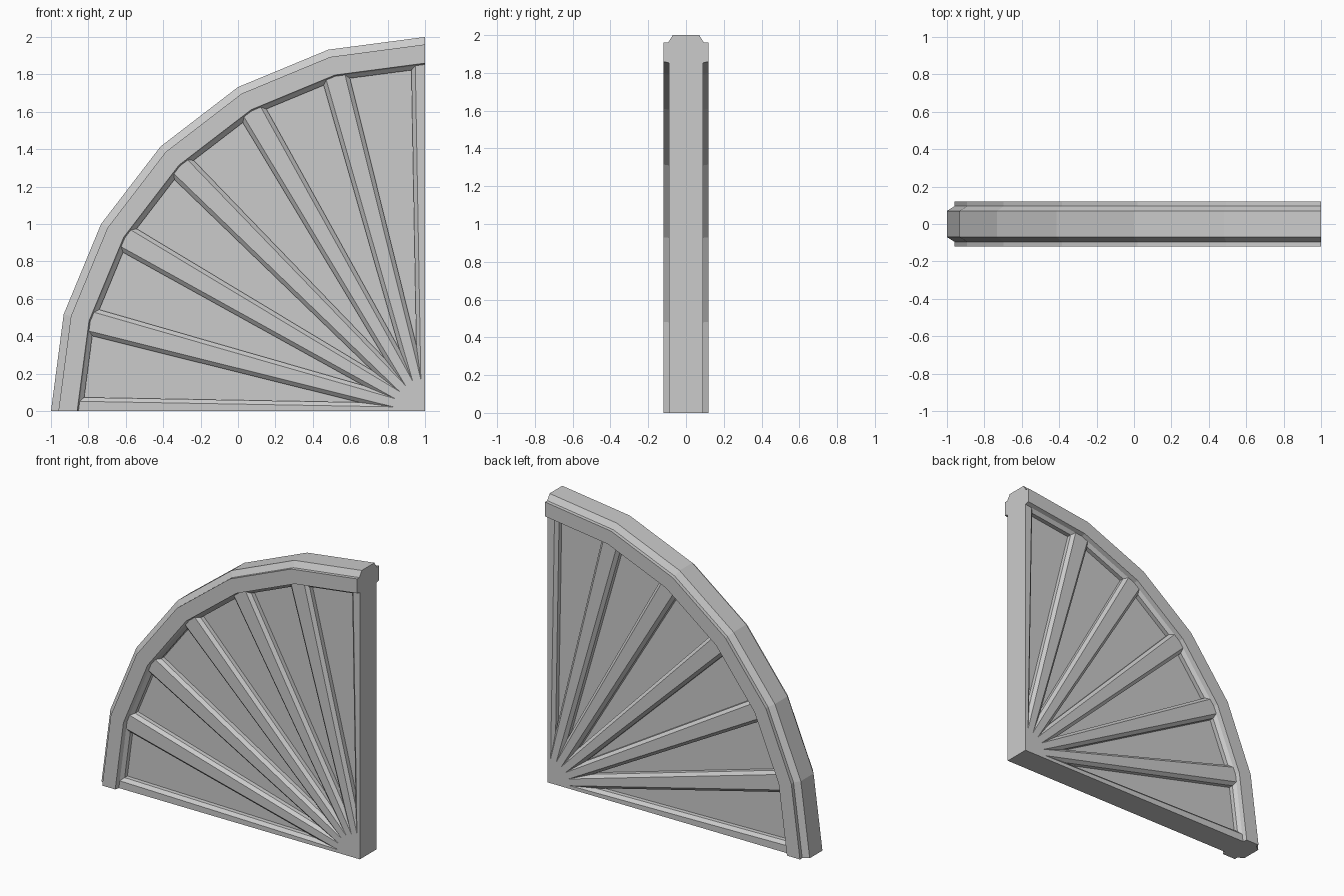
import bpy, bmesh, math

cube = bpy.data.objects.get("Cube")
if cube:
    bpy.data.objects.remove(cube, do_unlink=True)

SEGMENTS = 6
STEP = math.radians(90 / SEGMENTS)
PANEL_Y, EDGE_Y, SPOKE_Y = 0.04, 0.07, 0.09  # half depths: panel, chamfer foot, spoke face
PANEL_R, SPOKE_R = 1.832, 1.853    # where each meets the rim
TIP_R = 0.172                      # where neighbouring spokes join into the hub
SPOKE_W, BEVEL = 0.052, 0.021      # half width at the rim, width of chamfers

grey = bpy.data.materials.new("stone grey")
grey.use_nodes = True
colour = (0.6, 0.6, 0.6, 1)
grey.diffuse_color = colour
grey.node_tree.nodes["Principled BSDF"].inputs["Base Color"].default_value = colour


def polar(r, angle, y):
    """Point on the fan, whose centre is the bottom corner at x = 1."""
    return (1 - r * math.cos(angle), y, r * math.sin(angle))


def loft(name, rings):
    """Closed solid through a list of equal-sized rings."""
    bm = bmesh.new()
    loops = [[bm.verts.new(p) for p in ring] for ring in rings]
    n = len(loops[0])
    for a, b in zip(loops, loops[1:]):
        for i in range(n):
            j = (i + 1) % n
            bm.faces.new((a[i], a[j], b[j], b[i]))
    bm.faces.new(loops[0])
    bm.faces.new(loops[-1])
    bmesh.ops.recalc_face_normals(bm, faces=bm.faces[:])
    mesh = bpy.data.meshes.new(name)
    bm.to_mesh(mesh)
    bm.free()
    mesh.materials.append(grey)
    obj = bpy.data.objects.new(name, mesh)
    bpy.context.collection.objects.link(obj)
    return obj


angles = [i * STEP for i in range(SEGMENTS + 1)]

# Moulded rim swept around the quarter arc
half = [(PANEL_R, PANEL_Y), (PANEL_R, EDGE_Y), (SPOKE_R, SPOKE_Y), (1.86, 0.12),
        (1.96, 0.12), (1.96, 0.095), (2.0, 0.07)]
profile = half + [(r, -y) for r, y in reversed(half)]
loft("curved_rim", [[polar(r, a, y) for r, y in profile] for a in angles])

# Recessed panel
loft("fan_panel", [[(1, y, 0)] + [polar(PANEL_R, a, y) for a in angles]
                   for y in (-PANEL_Y, PANEL_Y)])


def spoke_ring(angle, sides, tip_r, reach, width, y):
    """Outline of a spoke, from the fan centre to the rim."""
    tip = (tip_r * math.cos(STEP / 2), tip_r * math.sin(STEP / 2))
    end = (reach - width * math.tan(STEP / 2), width)
    points = [(0, 0)]
    if 1 in sides:
        points += [tip, end]
    points.append((reach, 0))
    if -1 in sides:
        points += [(end[0], -end[1]), (tip[0], -tip[1])]
    return [polar(math.hypot(u, v), angle + math.atan2(v, u), y) for u, v in points]


# Chamfers keep an even width, so they meet further out at their foot
tip_v = TIP_R * math.sin(STEP / 2)
taper = math.atan2(SPOKE_W - tip_v, SPOKE_R - TIP_R)
valley_r = TIP_R + BEVEL / math.sin(STEP / 2 - taper)

# Chamfered spokes on both faces, halved along the two straight edges
for i, a in enumerate(angles):
    sides = [s for s in (1, -1) if 0 <= i + s <= SEGMENTS]
    rings = [spoke_ring(a, sides, valley_r, PANEL_R, SPOKE_W + BEVEL, -y)
             for y in (PANEL_Y, EDGE_Y)]
    rings.append(spoke_ring(a, sides, TIP_R, SPOKE_R, SPOKE_W, -SPOKE_Y))
    spoke = loft(f"spoke_{i + 1}", rings)
    mirror = spoke.modifiers.new("both_faces", "MIRROR")
    mirror.use_axis = (False, True, False)
    mirror.use_mirror_merge = False
